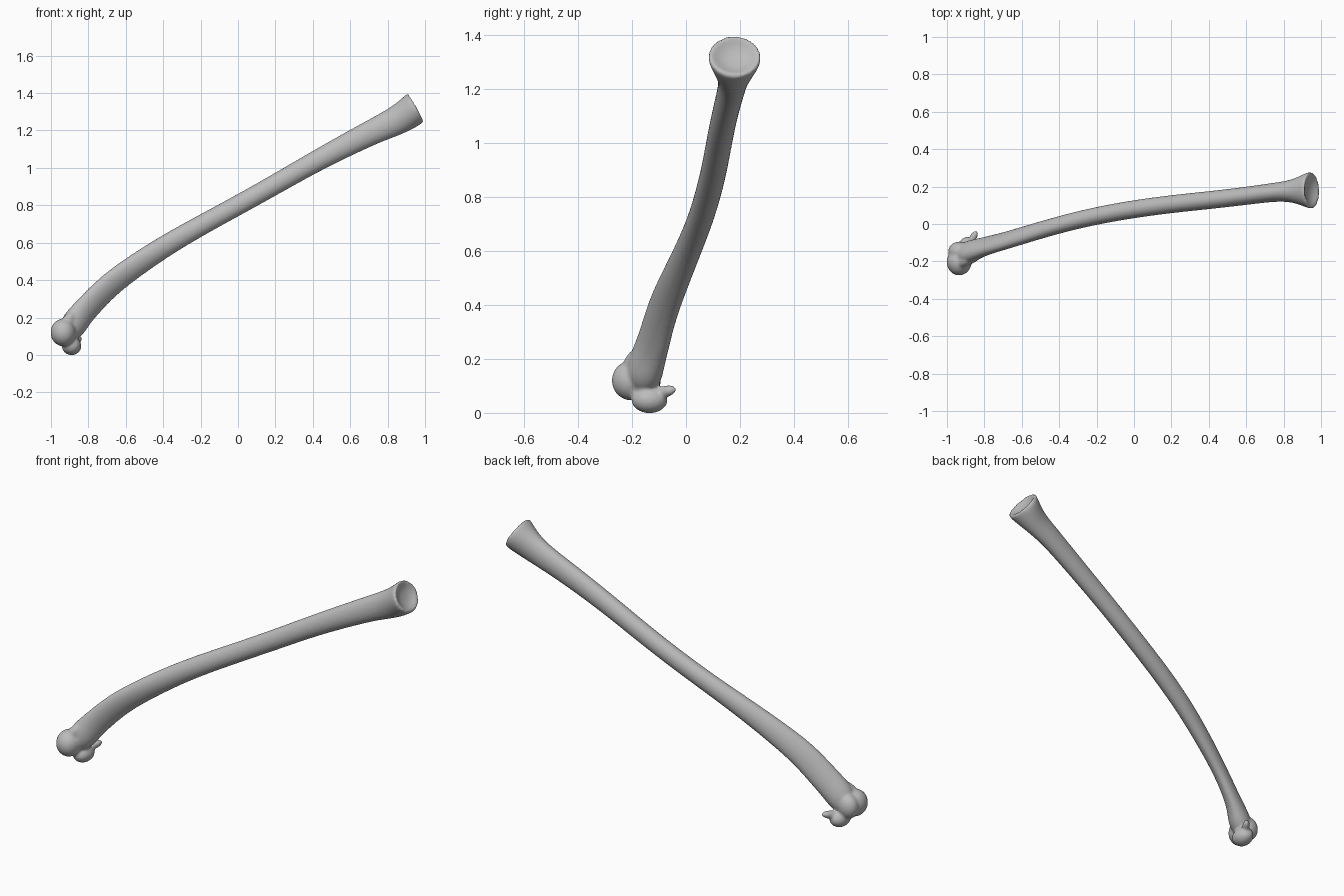
import bpy, bmesh, math
from mathutils import Vector, Matrix

old = bpy.data.objects.get("Cube")
if old:
    bpy.data.objects.remove(old, do_unlink=True)

SIDES = 28
HEAD_AXIS = Vector((0.87, 0.04, 0.49)).normalized()

# Shaft stations: centre x, y, z, half height, half width, skew
STATIONS = [
    (-0.92, -0.165, 0.09, 0.050, 0.055, -0.1),
    (-0.885, -0.155, 0.155, 0.075, 0.070, -0.2),
    (-0.84, -0.135, 0.215, 0.068, 0.060, -0.4),
    (-0.78, -0.115, 0.28, 0.066, 0.055, -0.5),
    (-0.70, -0.093, 0.362, 0.065, 0.052, -0.5),
    (-0.60, -0.063, 0.442, 0.063, 0.050, -0.4),
    (-0.40, -0.003, 0.578, 0.058, 0.047, -0.15),
    (-0.20, 0.045, 0.692, 0.054, 0.047, 0),
    (0.00, 0.080, 0.800, 0.053, 0.048, 0),
    (0.20, 0.107, 0.912, 0.054, 0.048, 0),
    (0.40, 0.127, 1.027, 0.056, 0.048, 0),
    (0.60, 0.150, 1.133, 0.063, 0.048, 0),
    (0.745, 0.170, 1.205, 0.069, 0.050, 0),
    (0.83, 0.175, 1.243, 0.077, 0.056, 0),
    (0.89, 0.178, 1.277, 0.082, 0.076, 0),
    (0.935, 0.180, 1.310, 0.088, 0.098, 0),
    (0.953, 0.180, 1.325, 0.088, 0.098, 0),
]

bm = bmesh.new()


def ring(centre, tangent, a, b, skew):
    """Skewed oval section square to the shaft."""
    n = Vector((-tangent.z, 0, tangent.x)).normalized()
    side = n.cross(tangent)
    phase = math.asin(skew)
    verts = []
    for k in range(SIDES):
        t = math.tau * k / SIDES
        verts.append(bm.verts.new(
            centre + n * a * math.cos(t) + side * b * math.sin(t + phase)))
    return verts


def lump(centre, radii, direction=(0, 0, 1)):
    """Ellipsoid whose local z points along direction."""
    turn = Vector(direction).to_track_quat('Z', 'Y').to_matrix().to_4x4()
    m = Matrix.Translation(centre) @ turn @ Matrix.Diagonal((*radii, 1))
    bmesh.ops.create_icosphere(bm, subdivisions=3, radius=1, matrix=m)


# Shaft and flared head
centres = [Vector(s[:3]) for s in STATIONS]
rings = []
for i, s in enumerate(STATIONS):
    ahead = centres[min(i + 1, len(centres) - 1)]
    tangent = (ahead - centres[max(i - 1, 0)]).normalized()
    if s[0] > 0.8:
        tangent = HEAD_AXIS
    rings.append(ring(centres[i], tangent, *s[3:]))

# Shallow dish in the head
a, b = STATIONS[-1][3:5]
for scale, depth in ((0.85, 0.003), (0.6, 0.018), (0.25, 0.026)):
    rings.append(ring(centres[-1] - HEAD_AXIS * depth, HEAD_AXIS,
                      a * scale, b * scale, 0))

for r0, r1 in zip(rings, rings[1:]):
    for k in range(SIDES):
        j = (k + 1) % SIDES
        bm.faces.new((r0[k], r0[j], r1[j], r1[k]))
bm.faces.new(rings[0])
bm.faces.new(rings[-1])

# Knobs of the lower end: front knob, back fill, bottom condyle, spur, ridge
lump((-0.935, -0.203, 0.12), (0.068, 0.073, 0.075))
lump((-0.932, -0.145, 0.12), (0.062, 0.052, 0.070))
lump((-0.89, -0.135, 0.048), (0.053, 0.068, 0.050))
lump((-0.862, -0.075, 0.08), (0.020, 0.022, 0.045), (0.5, 0.85, 0.2))
lump((-0.915, -0.205, 0.17), (0.030, 0.035, 0.080), (0.55, 0.3, 0.8))

bmesh.ops.recalc_face_normals(bm, faces=bm.faces)
mesh = bpy.data.meshes.new("long_bone")
bm.to_mesh(mesh)
bm.free()
for p in mesh.polygons:
    p.use_smooth = True
bone = bpy.data.objects.new("long_bone", mesh)
bpy.context.scene.collection.objects.link(bone)

# Fuse everything into one smooth skin
sub = bone.modifiers.new("round", 'SUBSURF')
sub.levels = sub.render_levels = 2
fuse = bone.modifiers.new("fuse", 'REMESH')
fuse.mode = 'VOXEL'
fuse.voxel_size = 0.008
fuse.use_smooth_shade = True
soft = bone.modifiers.new("soften", 'SMOOTH')
soft.factor = 0.5
soft.iterations = 4

# Plain grey
grey = bpy.data.materials.new("bone_grey")
grey.use_nodes = True
colour = (0.5, 0.5, 0.5, 1)
grey.diffuse_color = colour
grey.node_tree.nodes["Principled BSDF"].inputs["Base Color"].default_value = colour
mesh.materials.append(grey)
